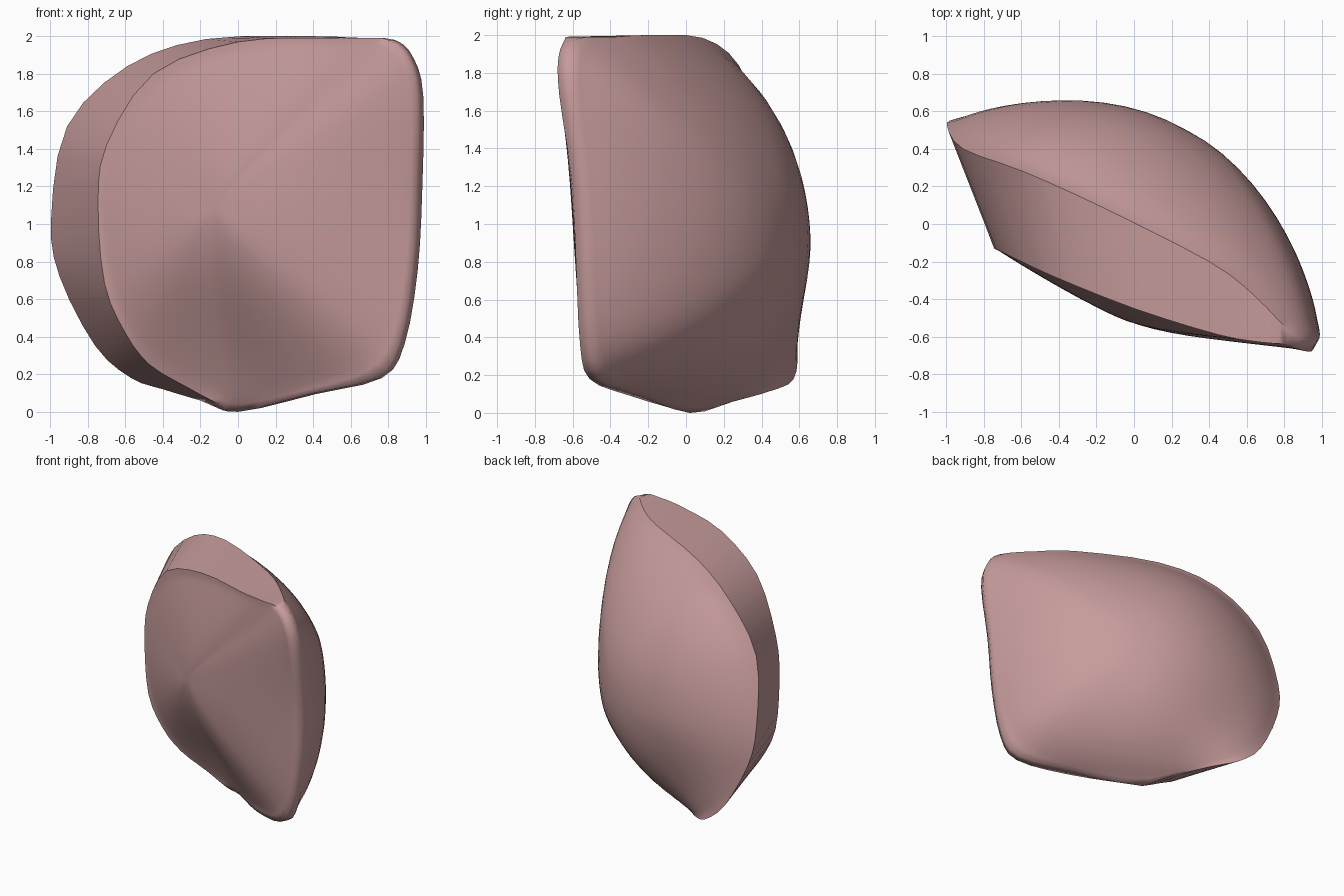
import bpy
import bmesh
import math
from mathutils import Vector

if "Cube" in bpy.data.objects:
    bpy.data.objects.remove(bpy.data.objects["Cube"], do_unlink=True)

# Local frame: the shell stands upright, turned about z
ACROSS = Vector((0.878, -0.479, 0))
OUT = Vector((0.479, 0.878, 0))
UP = Vector((0, 0, 1))

# Back and front edges of the rim, from the bottom tip round to the top corner
back_edge = [
    (-.2, .25, .06), (-.4, .46, .12), (-.57, .57, .18), (-.76, .59, .35),
    (-.95, .56, .72), (-.995, .52, 1.03), (-.91, .4, 1.52), (-.59, .28, 1.84),
    (-.17, .09, 1.985), (.4, -.2, 2), (.64, -.38, 1.99),
]
front_edge = [
    (-.1, 0, .04), (-.27, -.01, .13), (-.47, -.05, .25), (-.6, -.1, .42),
    (-.71, -.13, .68), (-.745, -.13, 1.1), (-.7, -.15, 1.42), (-.45, -.27, 1.8),
    (0, -.45, 1.97), (.45, -.59, 1.99), (.68, -.63, 1.99),
]
# Rounded edge where both faces meet, from the top corner down to the bottom tip
seam = [
    (.82, -.61, 1.98), (.92, -.645, 1.88), (.97, -.64, 1.68), (.965, -.57, 1.2),
    (.94, -.55, .75), (.87, -.53, .36), (.75, -.48, .18), (.4, -.28, .095),
]
tip_point = (0, .02, 0)
SEAM_HALF = 0.035
STEPS = 3
RINGS = 14


def seam_side(side):
    """One side of the seam, ending at the shared bottom tip."""
    return [Vector(p) + OUT * SEAM_HALF * side for p in seam] + [tip_point]


def smooth_loop(points):
    """Closed Catmull-Rom curve through the points."""
    pts = [Vector(p) for p in points]
    count = len(pts)
    result = []
    for i in range(count):
        a, b, c, d = (pts[(i + k) % count] for k in (-1, 0, 1, 2))
        for s in range(STEPS):
            t = s / STEPS
            result.append(b + 0.5 * t * (c - a + t * (2 * a - 5 * b + 4 * c - d
                                                      + t * (3 * (b - c) + d - a))))
    return result


def face_point(p, r, centre, radius, edge_power, bulge):
    """Point on a domed face: rings turn from the edge outline into circles."""
    centre = Vector(centre)
    spoke = Vector((p.dot(ACROSS), p.z)) - centre
    spoke = (spoke.normalized() * radius).lerp(spoke, r * r)
    u, z = centre + spoke * r
    n = p.dot(OUT) * r ** edge_power + bulge(r, u, z)
    return ACROSS * u + OUT * n + UP * z


def add_face(bm, edge_verts, flip, *shape):
    """Fill an edge loop with rings that close at the centre, then relax them."""
    base = [v.co.copy() for v in edge_verts]
    count = len(base)
    previous = edge_verts
    inner = []
    for k in range(1, RINGS):
        r = math.cos(math.pi / 2 * k / RINGS)
        ring = [bm.verts.new(face_point(p, r, *shape)) for p in base]
        for i in range(count):
            j = (i + 1) % count
            quad = [previous[i], previous[j], ring[j], ring[i]]
            bm.faces.new(quad[::-1] if flip else quad)
        inner += ring
        previous = ring
    middle = bm.verts.new(face_point(base[0], 0, *shape))
    for i in range(count):
        tri = [previous[i], previous[(i + 1) % count], middle]
        bm.faces.new(tri[::-1] if flip else tri)
    for _ in range(12):
        bmesh.ops.smooth_vert(bm, verts=inner + [middle], factor=0.5,
                              use_axis_x=True, use_axis_y=True, use_axis_z=True)


def dent(u, z, depth, width):
    return depth * math.exp(-(u * u + z * z) / width)


def back_bulge(r, u, z):
    """Full dome with a slight hollow above the low rim corner."""
    return 0.595 * (1 - r * r) ** 0.8 - dent(u + 0.6, z - 0.42, 0.04, 0.05)


def front_bulge(r, u, z):
    """Gentle swelling with a shallow dent low on the face."""
    return -0.49 * (1 - r * r) + dent(u, z - 0.4, 0.05, 0.1)


bm = bmesh.new()
back = [bm.verts.new(p) for p in smooth_loop(back_edge + seam_side(1))]
front = [bm.verts.new(p) for p in smooth_loop(front_edge + seam_side(-1))]
total = len(back)

# Rim band, narrowing to the rounded seam on the far side
for i in range(total):
    j = (i + 1) % total
    bm.faces.new([back[i], front[i], front[j], back[j]])

# Domed back and swollen front
add_face(bm, back, False, (0, 0.93), 1.06, 6, back_bulge)
add_face(bm, front, True, (0.1, 1.1), 0.85, 2, front_bulge)

# Crease both rim edges, leaving the seam soft
for face in bm.faces:
    face.smooth = True
crease_end = len(back_edge) * STEPS
for loop in (back, front):
    for i in range(crease_end):
        bm.edges.get((loop[i], loop[i + 1])).smooth = False

bmesh.ops.remove_doubles(bm, verts=bm.verts[:], dist=0.0005)
bmesh.ops.recalc_face_normals(bm, faces=bm.faces[:])
mesh = bpy.data.meshes.new("shell_body")
bm.to_mesh(mesh)
bm.free()
shell = bpy.data.objects.new("shell_body", mesh)
bpy.context.collection.objects.link(shell)

# Dusty pink material
pink = bpy.data.materials.new("dusty_pink")
pink.use_nodes = True
colour = (0.57, 0.33, 0.33, 1)
pink.diffuse_color = colour
pink.node_tree.nodes["Principled BSDF"].inputs["Base Color"].default_value = colour
mesh.materials.append(pink)
